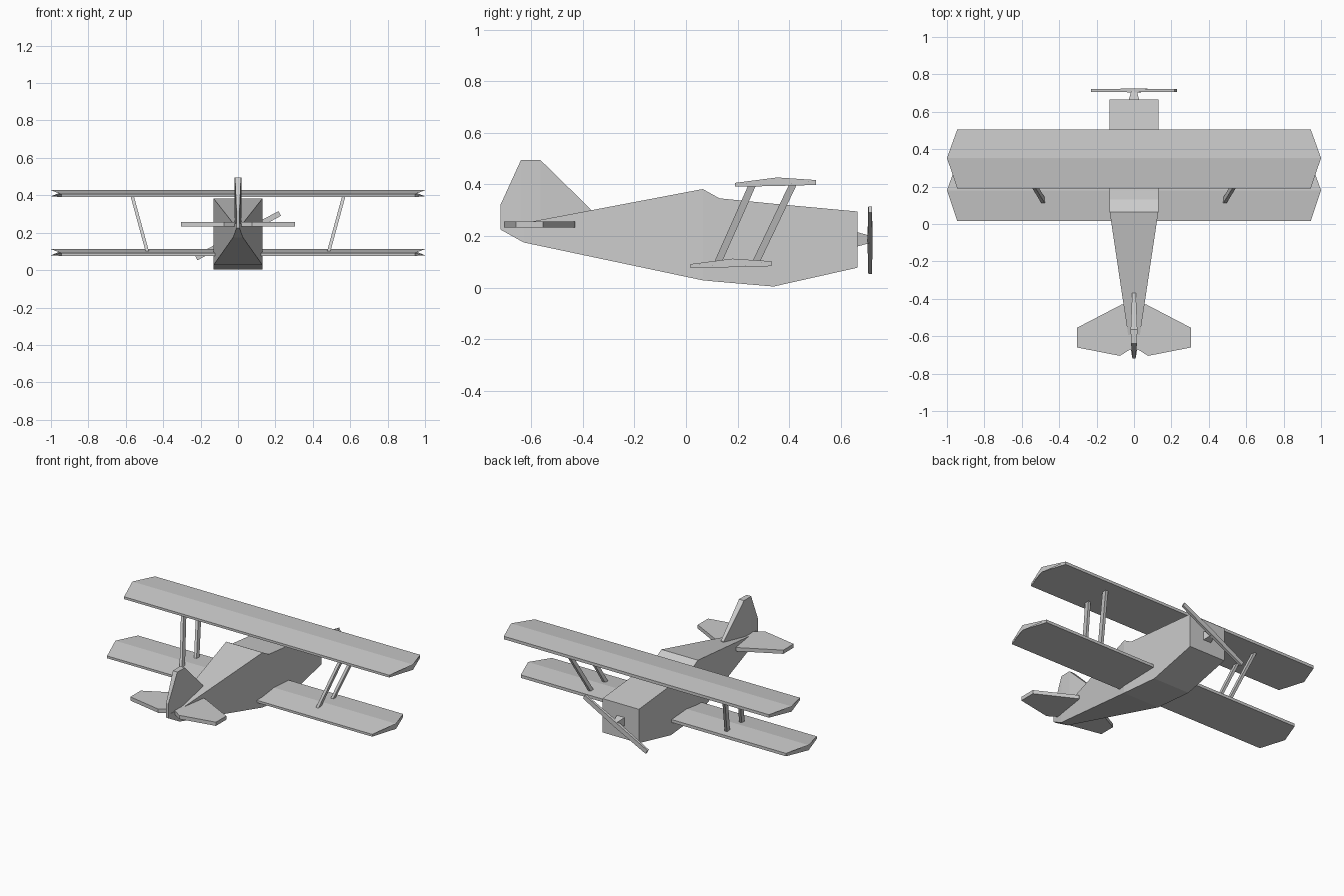
import bpy, bmesh, math
from mathutils import Vector

if "Cube" in bpy.data.objects:
    bpy.data.objects.remove(bpy.data.objects["Cube"])


def make(name, bm):
    bmesh.ops.recalc_face_normals(bm, faces=bm.faces)
    me = bpy.data.meshes.new(name)
    bm.to_mesh(me)
    bm.free()
    ob = bpy.data.objects.new(name, me)
    bpy.context.collection.objects.link(ob)
    return ob


def loft(name, rings):
    """Closed skin through equal-sized rings of points, capped at both ends."""
    bm = bmesh.new()
    vs = [[bm.verts.new(p) for p in r] for r in rings]
    n = len(rings[0])
    for a, b in zip(vs, vs[1:]):
        for i in range(n):
            j = (i + 1) % n
            bm.faces.new((a[i], a[j], b[j], b[i]))
    bm.faces.new(vs[0])
    bm.faces.new(vs[-1])
    return make(name, bm)


def mirror(ob):
    m = ob.modifiers.new("mirror", 'MIRROR')
    m.use_axis[0] = True
    m.use_mirror_merge = False
    return ob


def box_ring(y, w, z0, z1):
    return [(-w, y, z0), (w, y, z0), (w, y, z1), (-w, y, z1)]


# Fuselage: y, half width, bottom, top
stations = [(0.665, 0.13, 0.077, 0.295), (0.34, 0.13, 0.004, 0.325),
            (0.13, 0.13, 0.022, 0.346), (0.065, 0.13, 0.028, 0.382),
            (-0.63, 0.026, 0.175, 0.25), (-0.72, 0.008, 0.225, 0.25)]
loft("fuselage", [box_ring(*s) for s in stations])

# Fin: y, half width, bottom, top
fin = [(-0.37, 0.01, 0.285, 0.304), (-0.565, 0.018, 0.22, 0.495),
       (-0.64, 0.016, 0.19, 0.495), (-0.72, 0.008, 0.225, 0.32)]
loft("tail_fin", [box_ring(*s) for s in fin])

# Tailplane halves
outline = [(0.01, -0.43), (0.065, -0.43), (0.305, -0.555), (0.305, -0.66),
           (0.075, -0.705), (0.012, -0.665)]
mirror(loft("tailplane", [[(x, y, z) for x, y in outline] for z in (0.233, 0.257)]))


# Wings: ridged section with pointed tips
def wing(name, y0, z0, x_in):
    rings = []
    for tip in (False, True):
        side, mid = (0.945, 1.0) if tip else (x_in, x_in)
        rings.append([(side, y0, z0), (mid, y0 + 0.163, z0 + 0.003), (side, y0 + 0.315, z0 + 0.007),
                      (side, y0 + 0.315, z0 + 0.026), (mid, y0 + 0.163, z0 + 0.036), (side, y0, z0 + 0.015)])
    return loft(name, rings)


mirror(wing("upper_wing", 0.19, 0.391, 0.0))
mirror(wing("lower_wing", 0.017, 0.076, 0.12))

# Wing struts
for label, yb, yt in (("rear", 0.125, 0.258), ("front", 0.272, 0.415)):
    rings = []
    for x, y, z in ((0.485, yb, 0.1), (0.567, yt, 0.4)):
        rings.append([(x + a * 0.009, y + b * 0.015, z)
                      for a, b in ((-1, -1), (1, -1), (1, 1), (-1, 1))])
    mirror(loft(label + "_strut", rings))

# Propeller hub
loft("propeller_hub", [box_ring(0.66, 0.029, 0.158, 0.216),
                       box_ring(0.715, 0.014, 0.173, 0.201)])

# Propeller blade, tilted
ang = math.radians(28)
along = Vector((math.cos(ang), 0, math.sin(ang)))
across = Vector((-math.sin(ang), 0, math.cos(ang)))
rings = []
for d, w, t in ((-0.253, 0.014, 0.007), (0, 0.016, 0.01), (0.253, 0.014, 0.007)):
    c = Vector((0, 0.714, 0.184)) + along * d
    rings.append([c + across * (w * a) + Vector((0, t * b, 0))
                  for a, b in ((-1, -1), (1, -1), (1, 1), (-1, 1))])
loft("propeller", rings)
